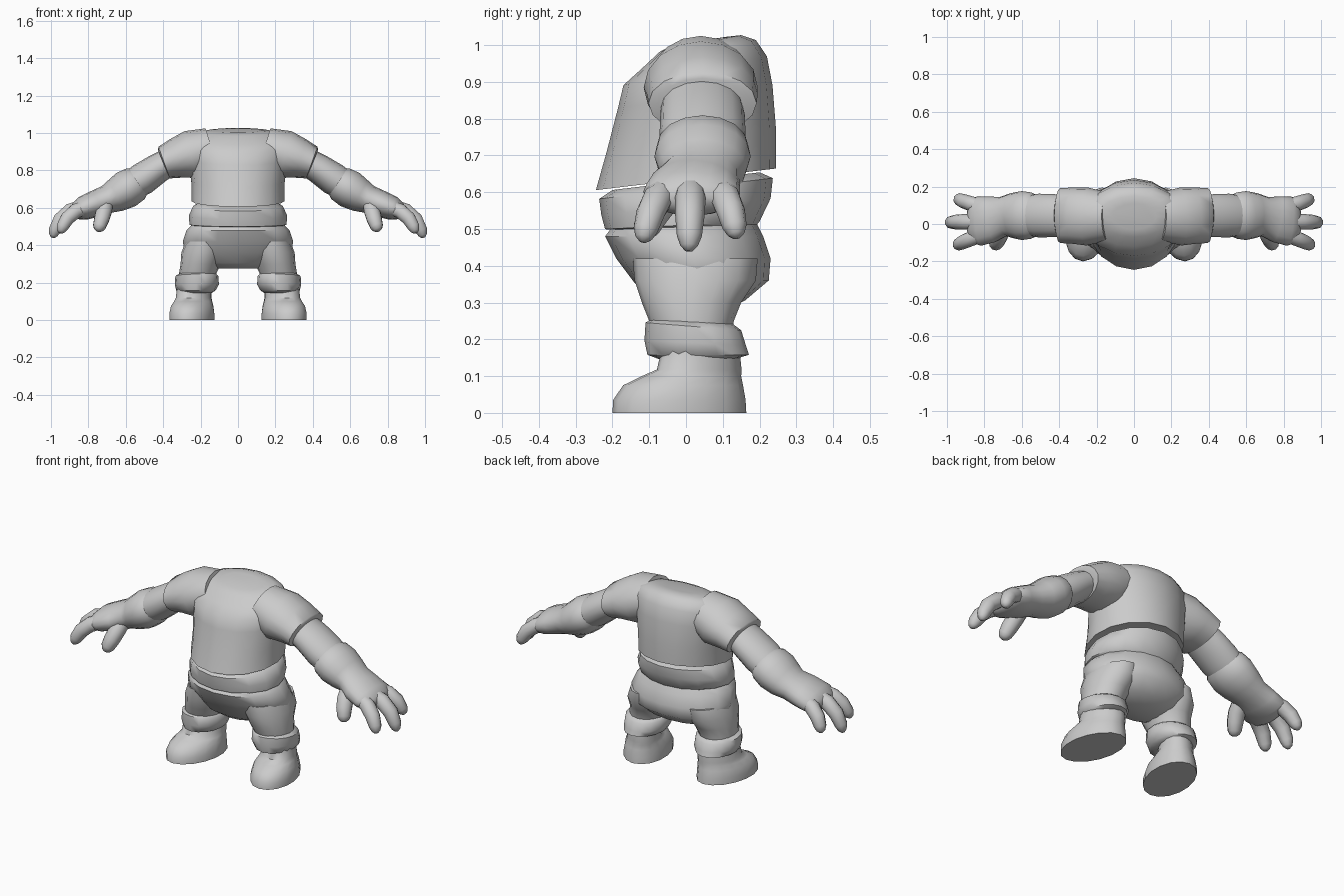
import bpy, bmesh, math
from mathutils import Vector

cube = bpy.data.objects.get("Cube")
if cube:
    bpy.data.objects.remove(cube, do_unlink=True)

grey = bpy.data.materials.new("plain grey")
grey.use_nodes = True
colour = (0.6, 0.6, 0.6, 1)
grey.diffuse_color = colour
grey.node_tree.nodes["Principled BSDF"].inputs["Base Color"].default_value = colour


def loft(name, rings, sides=16):
    """Skin a closed tube through rings of (centre, half axis, half axis)."""
    bm = bmesh.new()
    loops = []
    for c, u, v in rings:
        angles = [2 * math.pi * i / sides for i in range(sides)]
        loops.append([bm.verts.new(c + u * math.cos(a) + v * math.sin(a)) for a in angles])
    for a, b in zip(loops, loops[1:]):
        for i in range(sides):
            j = (i + 1) % sides
            bm.faces.new((a[i], a[j], b[j], b[i]))
    bm.faces.new(loops[0][::-1])
    bm.faces.new(loops[-1])
    bmesh.ops.recalc_face_normals(bm, faces=bm.faces)
    mesh = bpy.data.meshes.new(name)
    bm.to_mesh(mesh)
    bm.free()
    mesh.materials.append(grey)
    ob = bpy.data.objects.new(name, mesh)
    bpy.context.collection.objects.link(ob)
    bpy.ops.object.select_all(action='DESELECT')
    ob.select_set(True)
    bpy.context.view_layer.objects.active = ob
    bpy.ops.object.shade_smooth_by_angle(angle=math.radians(50))
    return ob


def stack(name, rows, x=0, skew=0):
    """Horizontal rings: z, centre x, centre y, half width, half depth, tilt."""
    rings = [(Vector((cx + x, cy, z)), Vector((rx, 0, 0)), Vector((skew, ry, ry * tilt)))
             for z, cx, cy, rx, ry, tilt in rows]
    return loft(name, rings)


def limb(name, side, rows, sides=16):
    """Rings square to a path: x, y, z, half depth, half thickness."""
    pts = [Vector(r[:3]) for r in rows]
    rings = []
    for i, r in enumerate(rows):
        t = pts[min(i + 1, len(pts) - 1)] - pts[max(i - 1, 0)]
        t.normalize()
        n = t.cross(Vector((0, 1, 0))).normalized()
        d = n.cross(t)
        flip = Vector((side, 1, 1))
        rings.append((pts[i] * flip, d * r[3] * flip, n * r[4] * flip))
    return loft(name, rings, sides)


def finger(name, side, path, radius):
    """Tapered digit with a rounded tip."""
    a, b, c = (Vector(p) for p in path)
    steps = [(0, 1), (0.3, 1.05), (0.6, 1), (0.85, 0.85), (0.95, 0.6), (1, 0.25)]
    rows = []
    for t, s in steps:
        p = a * (1 - t) ** 2 + b * 2 * t * (1 - t) + c * t * t
        rows.append((*p, radius * s, radius * s))
    limb(name, side, rows, 10)


# Shirt body, sloping up towards the back
stack("shirt", [
    (.64, 0, 0, .20, .20, .12), (.635, 0, 0, .248, .245, .12),
    (.74, 0, .015, .25, .23, .12), (.86, 0, .025, .265, .21, .15),
    (.93, 0, .025, .27, .195, .2), (.975, 0, .035, .25, .155, .25),
    (1.005, 0, .04, .19, .11, .2), (1.012, 0, .04, .12, .07, .15)])

# Loose band under the shirt
stack("waist_band", [
    (.63, 0, 0, .2, .2, .12), (.61, 0, 0, .24, .236, .12),
    (.56, 0, 0, .262, .23, .1), (.51, 0, -.01, .26, .21, .05),
    (.495, 0, 0, .22, .18, 0)])

# Seat of the trousers
stack("trousers", [
    (.52, 0, 0, .235, .19, 0), (.48, 0, -.005, .275, .215, 0),
    (.42, 0, .02, .295, .21, 0), (.36, 0, .04, .285, .185, 0),
    (.305, 0, .03, .23, .13, 0), (.275, 0, .02, .12, .08, 0)])

for side, tag in ((1, "left"), (-1, "right")):
    def mirrored(rows):
        return [(r[0], r[1] * side, *r[2:]) for r in rows]

    # Leg, rolled cuff and shoe
    stack(tag + "_leg", mirrored([
        (.42, .17, .025, .11, .17, 0), (.36, .185, .025, .118, .165, 0),
        (.30, .2, .015, .107, .135, 0), (.25, .215, .015, .1, .115, 0),
        (.2, .22, .02, .09, .1, 0)]))
    stack(tag + "_cuff", mirrored([
        (.25, .215, .02, .095, .108, -.08), (.235, .22, .02, .115, .13, -.08),
        (.19, .22, .025, .118, .138, -.05), (.158, .225, .033, .105, .138, 0),
        (.145, .225, .03, .085, .1, 0)]))
    stack(tag + "_shoe", mirrored([
        (0, .247, -.018, .12, .182, 0), (.035, .247, -.018, .12, .18, 0),
        (.075, .245, -.008, .112, .163, 0), (.1, .24, .015, .1, .135, 0),
        (.118, .237, .036, .093, .115, 0), (.18, .235, .04, .088, .105, 0)]),
        skew=-.025 * side)

    # Sleeve, forearm and glove
    limb(tag + "_sleeve", side, [
        (.14, .04, .92, .13, .11), (.25, .04, .885, .155, .13),
        (.33, .045, .865, .15, .108), (.395, .045, .842, .147, .09),
        (.4, .045, .84, .12, .075)])
    limb(tag + "_forearm", side, [
        (.33, .04, .87, .105, .07), (.43, .045, .81, .115, .08),
        (.51, .045, .755, .117, .087), (.58, .045, .71, .105, .08)])
    limb(tag + "_glove", side, [
        (.525, .045, .745, .1, .078), (.55, .045, .728, .124, .096),
        (.6, .045, .697, .131, .102), (.655, .045, .665, .12, .09),
        (.7, .04, .645, .106, .076), (.765, .025, .62, .124, .072),
        (.83, .015, .597, .132, .064), (.865, .015, .58, .115, .048),
        (.885, .015, .57, .07, .025)])

    # Three fingers and a thumb
    finger(tag + "_front_finger", side,
           [(.81, -.055, .605), (.92, -.095, .58), (.95, -.117, .465)], .039)
    finger(tag + "_middle_finger", side,
           [(.82, .012, .61), (.965, .012, .585), (.99, .008, .44)], .04)
    finger(tag + "_back_finger", side,
           [(.81, .09, .605), (.92, .12, .585), (.945, .138, .475)], .039)
    finger(tag + "_thumb", side,
           [(.71, -.03, .61), (.72, -.09, .56), (.75, -.118, .475)], .042)
